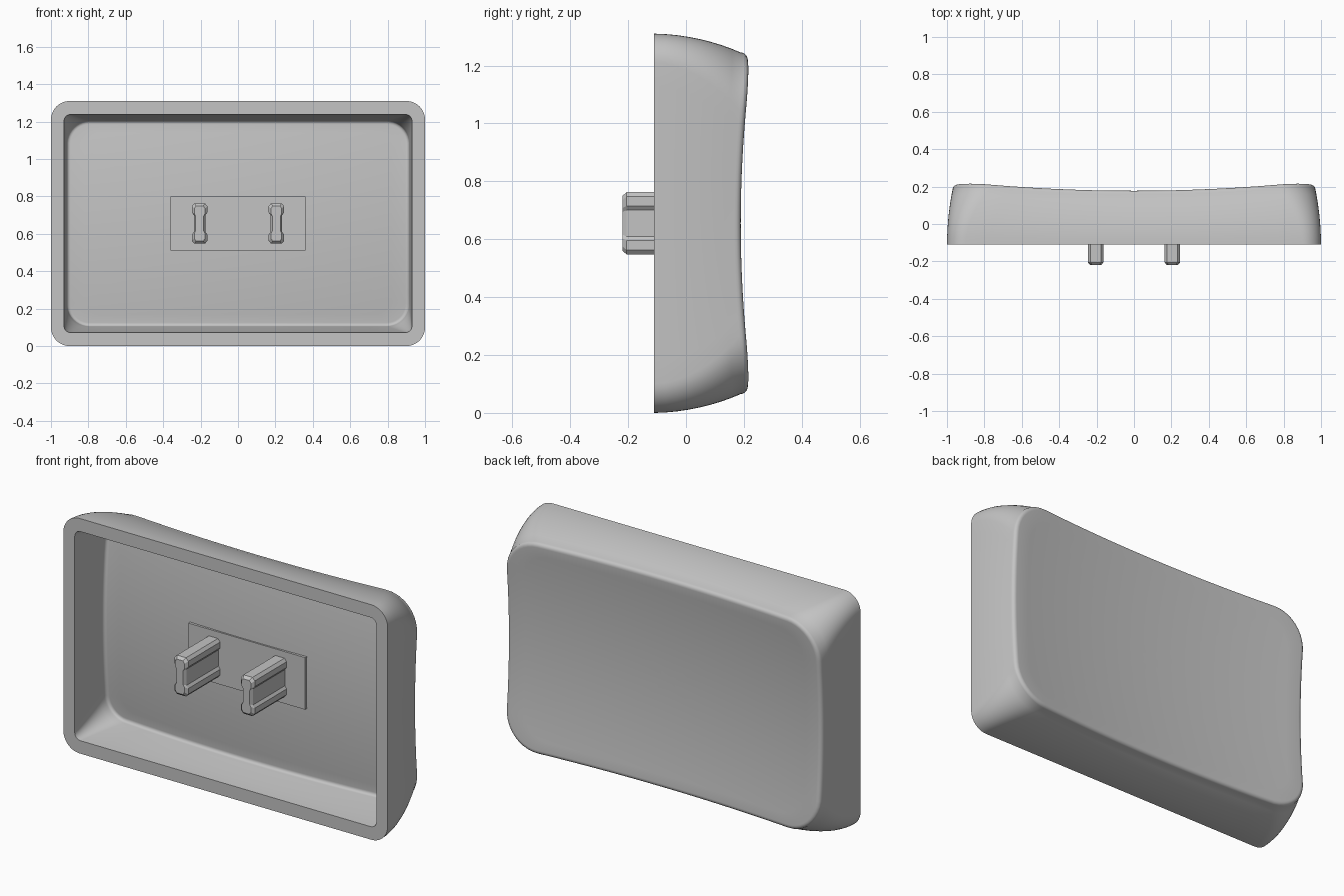
import bpy, bmesh
from math import sin, cos, pi

cube = bpy.data.objects.get("Cube")
if cube:
    bpy.data.objects.remove(cube, do_unlink=True)

MID_Z = 0.655      # height of the centre
FRONT = -0.11      # y of the open rim

grey = bpy.data.materials.new("warm_grey_plastic")
grey.use_nodes = True
GREY = (0.55, 0.55, 0.55, 1)
grey.diffuse_color = GREY
grey.node_tree.nodes["Principled BSDF"].inputs["Base Color"].default_value = GREY


def finish(name, bm, smooth_angle=0.6):
    bmesh.ops.recalc_face_normals(bm, faces=bm.faces)
    mesh = bpy.data.meshes.new(name)
    bm.to_mesh(mesh)
    bm.free()
    mesh.materials.append(grey)
    ob = bpy.data.objects.new(name, mesh)
    bpy.context.collection.objects.link(ob)
    bpy.ops.object.select_all(action='DESELECT')
    ob.select_set(True)
    bpy.context.view_layer.objects.active = ob
    bpy.ops.object.shade_smooth_by_angle(angle=smooth_angle)
    return ob


def rounded_rect(hx, hz, r, arc=10, side=14):
    """Points of a rounded rectangle, with subdivided straight sides."""
    pts = []
    for q, (sx, sz) in enumerate([(1, 1), (-1, 1), (-1, -1), (1, -1)]):
        for i in range(arc + 1):
            a = (q + i / arc) * pi / 2
            pts.append((sx * (hx - r) + r * cos(a), sz * (hz - r) + r * sin(a)))
    out = []
    for i, p in enumerate(pts):
        out.append(p)
        if i % (arc + 1) == arc:          # end of a corner: subdivide the side
            n = pts[(i + 1) % len(pts)]
            out += [(p[0] + (n[0] - p[0]) * k / side, p[1] + (n[1] - p[1]) * k / side)
                    for k in range(1, side)]
    return out


def dish(x, z, depth):
    return depth + 0.055 * x * x + 0.118 * z * z


def skin(start, end, fillet, depth, power):
    """Rings from the open rim, up the wall, round the edge, to the dish centre."""
    rings = []
    for i in range(9):
        t = i / 8
        hx, hz, r = (a + (b - a) * t ** power for a, b in zip(start, end))
        rings.append([(x, FRONT + (dish(x, z, depth) - fillet - FRONT) * t, z)
                      for x, z in rounded_rect(hx, hz, r)])
    for i in range(1, 6):
        a = i / 5 * pi / 2
        d = fillet * (1 - cos(a))
        rings.append([(x, dish(x, z, depth) - fillet * (1 - sin(a)), z)
                      for x, z in rounded_rect(end[0] - d, end[1] - d, end[2] - d)])
    edge = rings[-1]
    for i in range(1, 12):
        s = 1 - i / 12
        rings.append([(x * s, dish(x * s, z * s, depth), z * s) for x, _, z in edge])
    return rings


# Hollow cap: outer skin, flat rim and inner skin as one closed loft
outer = skin((1.0, 0.655, 0.1), (0.97, 0.59, 0.2), 0.025, 0.14, 1.8)
inner = skin((0.93, 0.583, 0.035), (0.915, 0.55, 0.12), 0.02, 0.082, 1.2)
bm = bmesh.new()
loops = [[bm.verts.new((x, y, z + MID_Z)) for x, y, z in ring]
         for ring in outer[::-1] + inner]
for a, b in zip(loops, loops[1:]):
    for i in range(len(a)):
        j = (i + 1) % len(a)
        bm.faces.new((a[i], a[j], b[j], b[i]))
for loop, depth in ((loops[0], 0.14), (loops[-1], 0.082)):
    centre = bm.verts.new((0, depth, MID_Z))
    for i in range(len(loop)):
        bm.faces.new((loop[i], loop[(i + 1) % len(loop)], centre))
finish("hollow_cap", bm)

# Thin mounting pad on the inner floor
bm = bmesh.new()
bmesh.ops.create_cube(bm, size=1)
for v in bm.verts:
    v.co = (v.co.x * 0.72, 0.088 + v.co.y * 0.024, MID_Z + v.co.z * 0.29)
finish("mounting_pad", bm)

# Two prongs with waisted sides and chamfered tips
quarter = [(0.042, 0.035), (0.042, 0.06), (0.042, 0.092), (0.028, 0.108)]
quarter[0] = (0.031, 0.045)
outline = (quarter + [(-x, z) for x, z in quarter[::-1]]
           + [(-x, -z) for x, z in quarter] + [(x, -z) for x, z in quarter[::-1]])
for side, name in ((1, "left_prong"), (-1, "right_prong")):
    bm = bmesh.new()
    rings = [[bm.verts.new((side * 0.205 + x * sx, y, MID_Z + z * sz)) for x, z in outline]
             for y, sx, sz in ((0.1, 1, 1), (-0.205, 1, 1), (-0.22, 0.68, 0.87))]
    for a, b in zip(rings, rings[1:]):
        for i in range(len(a)):
            j = (i + 1) % len(a)
            bm.faces.new((a[i], a[j], b[j], b[i]))
    bm.faces.new(rings[0])
    bm.faces.new(rings[-1])
    finish(name, bm, 0.3)
